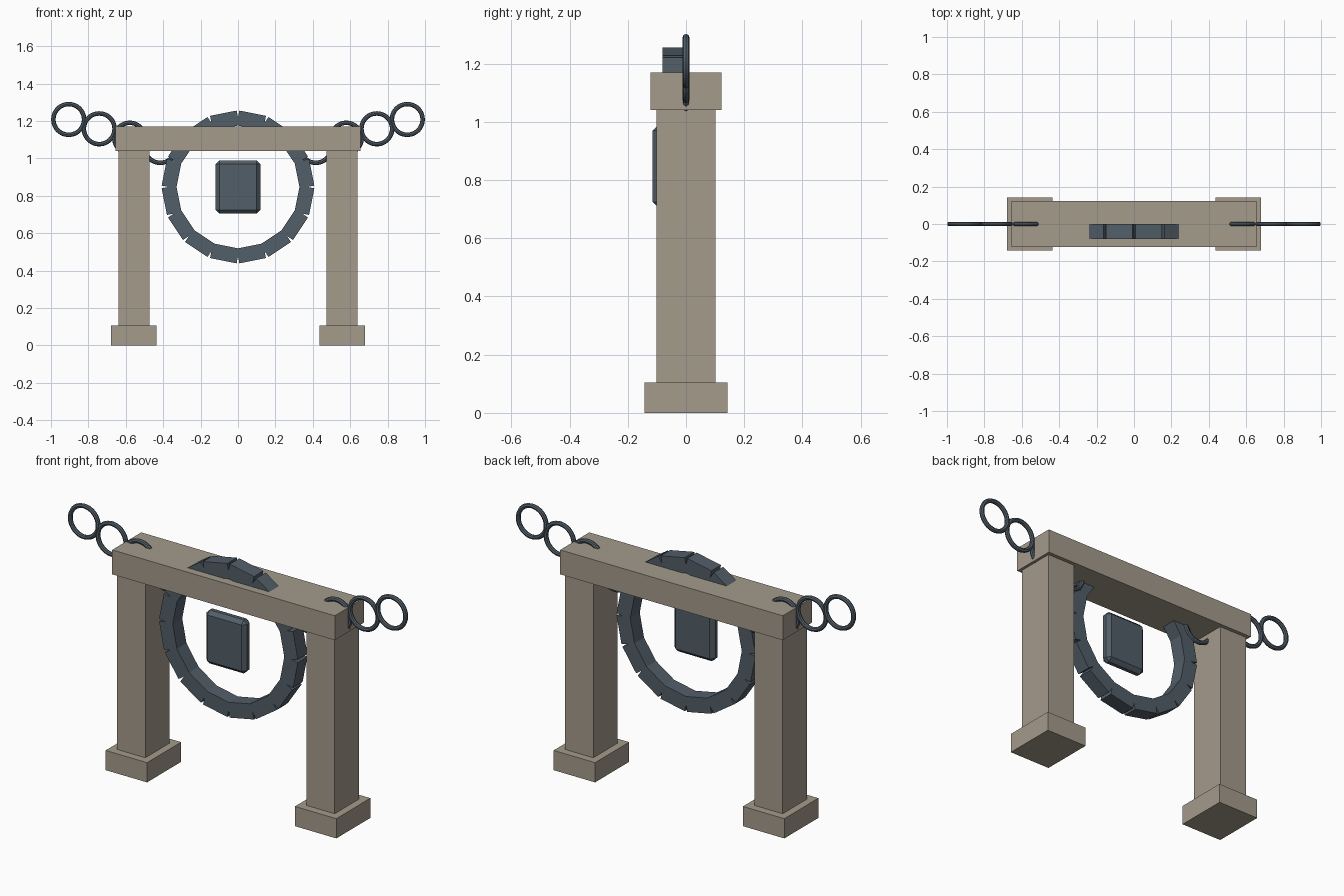
import bpy, math
from mathutils import Matrix, Vector

if "Cube" in bpy.data.objects:
    bpy.data.objects.remove(bpy.data.objects["Cube"])


def material(name, rgb):
    m = bpy.data.materials.new(name)
    m.diffuse_color = (*rgb, 1)
    m.use_nodes = True
    m.node_tree.nodes["Principled BSDF"].inputs["Base Color"].default_value = m.diffuse_color
    return m


STONE = material("warm_grey_stone", (0.37, 0.325, 0.26))
IRON = material("blue_grey_iron", (0.085, 0.113, 0.14))


def box(name, center, size, mat, turn=0.0):
    """Box of full size, optionally turned about the y axis."""
    bpy.ops.mesh.primitive_cube_add(size=1)
    ob = bpy.context.object
    ob.name = name
    ob.data.transform(Matrix.Diagonal((*size, 1)))
    ob.location = center
    ob.rotation_euler = (0, turn, 0)
    ob.data.materials.append(mat)
    return ob


# Stone gate: two footed pillars and a lintel
for side, s in (("left", -1), ("right", 1)):
    box(side + "_foot", (s * 0.557, 0, 0.0525), (0.244, 0.286, 0.105), STONE)
    box(side + "_pillar", (s * 0.557, 0, 0.57), (0.166, 0.204, 0.96), STONE)
box("lintel", (0, 0, 1.105), (1.31, 0.244, 0.13), STONE)

# Ring of sixteen straight iron blocks, notched where the blocks meet
RING_Z, RING_R, COUNT = 0.847, 0.362, 16
for i in range(COUNT):
    a = (i + 0.5) * math.tau / COUNT
    box("ring_block", (RING_R * math.cos(a), -0.04, RING_Z + RING_R * math.sin(a)),
        (0.08, 0.08, 0.145), IRON, -a)

# Chamfered plate hanging in the ring
plate = box("centre_plate", (0, -0.085, 0.847), (0.24, 0.06, 0.285), IRON)
bevel = plate.modifiers.new("chamfer", 'BEVEL')
bevel.width = 0.02
bevel.segments = 1

# Chains: four flat links per side, rising outwards through the lintel
for side, s in (("left", -1), ("right", 1)):
    for i in range(4):
        bpy.ops.mesh.primitive_torus_add(
            major_radius=0.082, minor_radius=0.012,
            major_segments=48, minor_segments=8,
            location=(s * (0.905 - 0.163 * i), 0, 1.208 - 0.05 * i),
            rotation=(math.pi / 2, 0, 0))
        link = bpy.context.object
        link.name = side + "_chain_link"
        link.data.materials.append(IRON)
